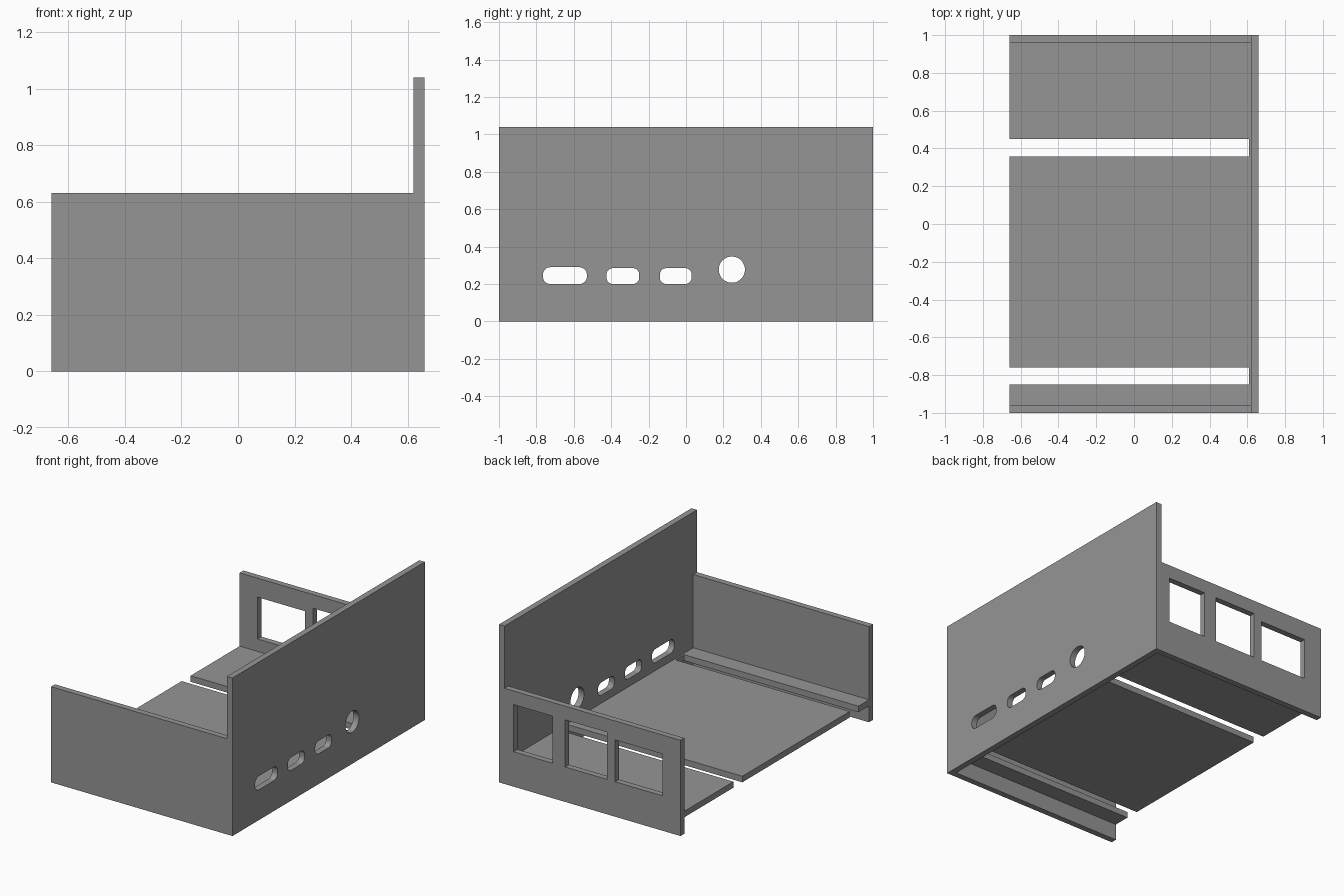
import bpy, bmesh, math
from mathutils import Matrix

if "Cube" in bpy.data.objects:
    bpy.data.objects.remove(bpy.data.objects["Cube"])

T = 0.04                      # sheet thickness
X0, X1, WALL_X = -0.66, 0.66, 0.62

grey = bpy.data.materials.new("plain grey")
grey.diffuse_color = (0.3, 0.3, 0.3, 1)
grey.use_nodes = True
grey.node_tree.nodes["Principled BSDF"].inputs["Base Color"].default_value = grey.diffuse_color

# Plane frames: columns are the outline's u, v and the thickness direction
FLAT = Matrix.Identity(4)
SIDE = Matrix(((0, 0, 1, 0), (1, 0, 0, 0), (0, 1, 0, 0), (0, 0, 0, 1)))   # u=y, v=z
FRONT = Matrix(((1, 0, 0, 0), (0, 0, -1, 0), (0, 1, 0, 0), (0, 0, 0, 1)))  # u=x, v=z


def rect(u0, u1, v0, v1):
    return [(u0, v0), (u1, v0), (u1, v1), (u0, v1)]


def round_rect(u0, u1, v0, v1, r, n=8):
    pts = []
    for k, (cu, cv) in enumerate(rect(u0 + r, u1 - r, v0 + r, v1 - r)):
        for i in range(n + 1):
            a = math.pi * (1 + k / 2 + i / n / 2)
            pts.append((cu + r * math.cos(a), cv + r * math.sin(a)))
    return pts


def circle(u, v, r, n=48):
    return [(u + r * math.cos(2 * math.pi * i / n),
             v + r * math.sin(2 * math.pi * i / n)) for i in range(n)]


def sheet(name, outlines, frame, offset):
    """Flat sheet with holes, made from a filled, extruded curve."""
    cu = bpy.data.curves.new(name, 'CURVE')
    cu.dimensions, cu.fill_mode, cu.extrude = '2D', 'BOTH', T / 2
    for pts in outlines:
        sp = cu.splines.new('POLY')
        sp.points.add(len(pts) - 1)
        for p, (u, v) in zip(sp.points, pts):
            p.co = (u, v, 0, 1)
        sp.use_cyclic_u = True
    tmp = bpy.data.objects.new(name + "_curve", cu)
    bpy.context.collection.objects.link(tmp)
    bpy.context.view_layer.update()
    me = bpy.data.meshes.new_from_object(
        tmp.evaluated_get(bpy.context.evaluated_depsgraph_get()))
    bpy.data.objects.remove(tmp)
    bm = bmesh.new()
    bm.from_mesh(me)
    bmesh.ops.remove_doubles(bm, verts=bm.verts, dist=1e-5)
    bm.transform(Matrix.Translation(offset) @ frame)
    bmesh.ops.recalc_face_normals(bm, faces=bm.faces)
    for f in bm.faces:
        f.smooth = False
        f.material_index = 0
    bm.to_mesh(me)
    bm.free()
    me.materials.clear()
    me.materials.append(grey)
    ob = bpy.data.objects.new(name, me)
    bpy.context.collection.objects.link(ob)
    return ob


# Tall side wall with port openings
sheet("port_wall", [
    rect(-1, 1, 0, 1.04),
    round_rect(-0.765, -0.53, 0.20, 0.29, 0.04),
    round_rect(-0.425, -0.25, 0.20, 0.285, 0.035),
    round_rect(-0.14, 0.03, 0.20, 0.285, 0.035),
    circle(0.245, 0.277, 0.07),
], SIDE, (X1 - T / 2, 0, 0))

# Plain front wall
sheet("front_wall", [rect(X0, WALL_X, 0, 0.63)], FRONT, (0, -1 + T / 2, 0))

# Back wall with three windows
sheet("back_wall", [
    rect(X0, WALL_X, 0, 0.63),
    rect(0.272, 0.555, 0.23, 0.54),
    rect(-0.125, 0.18, 0.23, 0.54),
    rect(-0.53, -0.184, 0.23, 0.505),
], FRONT, (0, 1 - T / 2, 0))

# Raised floor with two long open slots
S = 0.608
sheet("floor", [[
    (X0, -0.96), (WALL_X, -0.96), (WALL_X, 0.96), (X0, 0.96),
    (X0, 0.45), (S, 0.45), (S, 0.357), (X0, 0.357),
    (X0, -0.76), (S, -0.76), (S, -0.85), (X0, -0.85),
]], FLAT, (0, 0, 0.108 + T / 2))
